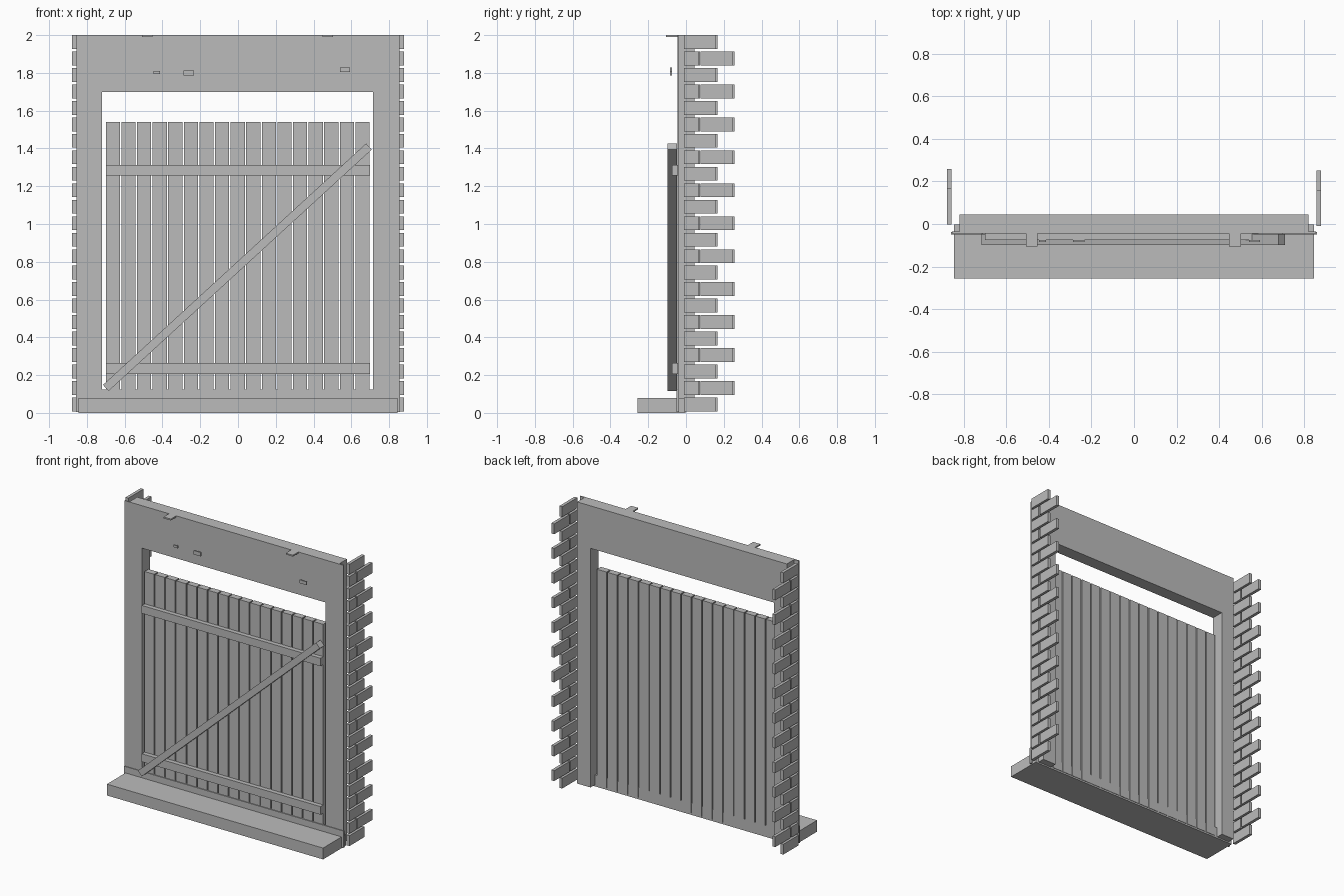
import bpy, bmesh, math
from mathutils import Matrix, Vector

if "Cube" in bpy.data.objects:
    bpy.data.objects.remove(bpy.data.objects["Cube"])

grey = bpy.data.materials.new("plain grey")
grey.diffuse_color = (0.5, 0.5, 0.5, 1)
grey.use_nodes = True
grey.node_tree.nodes["Principled BSDF"].inputs["Base Color"].default_value = grey.diffuse_color


def boxes(name, items):
    """One object made of boxes given as (x0, x1, y0, y1, z0, z1)."""
    bm = bmesh.new()
    for x0, x1, y0, y1, z0, z1 in items:
        m = Matrix.Translation(((x0 + x1) / 2, (y0 + y1) / 2, (z0 + z1) / 2))
        m = m @ Matrix.Diagonal((x1 - x0, y1 - y0, z1 - z0, 1))
        bmesh.ops.create_cube(bm, size=1, matrix=m)
    me = bpy.data.meshes.new(name)
    bm.to_mesh(me)
    bm.free()
    me.materials.append(grey)
    ob = bpy.data.objects.new(name, me)
    bpy.context.collection.objects.link(ob)
    return ob


def portal(name, half, y0, y1, z0):
    """Upside-down U outline around the door opening, extruded in depth."""
    pts = [(-half, z0), (-half, 2), (half, 2), (half, z0),
           (0.715, z0), (0.715, 1.7), (-0.72, 1.7), (-0.72, z0)]
    bm = bmesh.new()
    f = bm.faces.new([bm.verts.new((x, y0, z)) for x, z in pts])
    ext = bmesh.ops.extrude_face_region(bm, geom=[f])
    vs = [g for g in ext["geom"] if isinstance(g, bmesh.types.BMVert)]
    bmesh.ops.translate(bm, verts=vs, vec=(0, y1 - y0, 0))
    bmesh.ops.recalc_face_normals(bm, faces=bm.faces)
    me = bpy.data.meshes.new(name)
    bm.to_mesh(me)
    bm.free()
    me.materials.append(grey)
    bpy.context.collection.objects.link(bpy.data.objects.new(name, me))


# Door surround: deep frame with a slightly wider facing in front
portal("door_frame", 0.82, -0.036, 0.045, 0.01)
portal("frame_facing", 0.855, -0.045, -0.036, 0.01)

# Step and sill
boxes("step", [(-0.845, 0.845, -0.257, -0.003, 0, 0.08)])
boxes("sill", [(-0.858, 0.858, -0.05, -0.037, 0.005, 0.125)])

# Door planks
pitch = 0.0826
boxes("door_planks", [(-0.70 + i * pitch, -0.70 + i * pitch + 0.075,
                       -0.044, 0.0, 0.012, 1.54) for i in range(17)])

# Horizontal ledges and diagonal brace
boxes("door_ledges", [(-0.70, 0.698, -0.075, -0.042, z0, z1)
                      for z0, z1 in ((0.207, 0.264), (1.256, 1.312))])
a, b = Vector((-0.70, 0, 0.132)), Vector((0.693, 0, 1.41))
d = b - a
brace = boxes("door_brace", [(-d.length / 2, d.length / 2, -0.098, -0.048, -0.022, 0.022)])
brace.location = (a + b) / 2
brace.rotation_euler = (0, -math.atan2(d.z, d.x), 0)

# Brick edging: alternate courses of one brick and two bricks
for side, shift, name in ((1, 0, "right_bricks"), (-1, 0.008, "left_bricks")):
    x0, x1 = sorted((side * 0.856, side * 0.878))
    items = []
    for i in range(23):
        zc = 0.045 + i * 0.0872
        spans = ((-0.01, 0.16),) if i % 2 == 0 else ((-0.01, 0.067), (0.078, 0.25))
        for y0, y1 in spans:
            items.append((x0, x1, y0 + shift, y1 + shift, zc - 0.0365, zc + 0.0365))
    boxes(name, items)

# Top clips
boxes("top_clips", [(x - 0.028, x + 0.028, -0.105, 0.02, 1.99, 2.0)
                    for x in (-0.48, 0.475)])

# Small chips in front of the lintel
boxes("lintel_chips", [(x - w / 2, x + w / 2, -0.084, -0.074, z - h / 2, z + h / 2)
                       for x, z, w, h in ((-0.43, 1.803, 0.033, 0.016),
                                          (-0.26, 1.80, 0.055, 0.027),
                                          (0.566, 1.816, 0.053, 0.023))])
